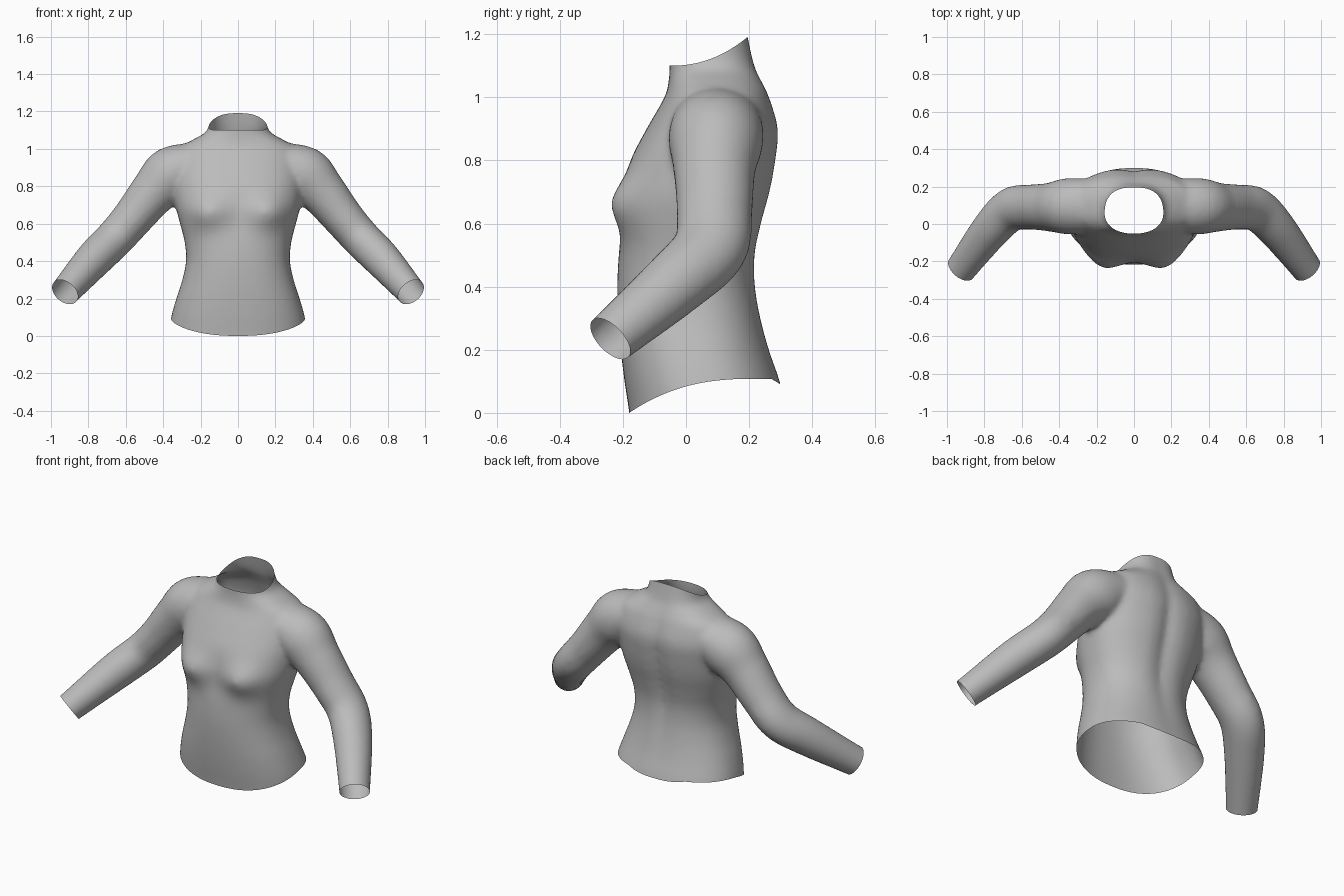
import bpy
import bmesh
from math import sin, cos, pi, exp, copysign
from mathutils import Vector

SIDES = 48
EXPONENT = 2 / 2.3   # slightly boxy torso cross-section

default_cube = bpy.data.objects.get("Cube")
if default_cube:
    bpy.data.objects.remove(default_cube)


def spline(keys, steps=6):
    """Smooth Catmull-Rom samples through a list of key rows."""
    keys = [Vector(k) for k in keys]
    padded = [keys[0]] + keys + [keys[-1]]
    samples = []
    for a, b, c, d in zip(padded, padded[1:], padded[2:], padded[3:]):
        for i in range(steps):
            t = i / steps
            samples.append(b + (c - a) * (t / 2)
                           + (a * 2 - b * 5 + c * 4 - d) * (t * t / 2)
                           + (b * 3 - a - c * 3 + d) * (t ** 3 / 2))
    return samples + [keys[-1]]


def bell(value, width):
    return exp(-(value / width) ** 2)


def loft(bm, rings):
    """Closed tube through rings of points."""
    loops = [[bm.verts.new(p) for p in ring] for ring in rings]
    for low, high in zip(loops, loops[1:]):
        for i in range(SIDES):
            j = (i + 1) % SIDES
            bm.faces.new((low[i], low[j], high[j], high[i]))
    bm.faces.new(loops[0][::-1])
    bm.faces.new(loops[-1])


def rounded(value):
    return copysign(abs(value) ** EXPONENT, value)


def torso_ring(z, half_width, front, back):
    points = []
    for i in range(SIDES):
        angle = 2 * pi * i / SIDES
        x = half_width * rounded(cos(angle))
        y = (front + back) / 2 + (back - front) / 2 * rounded(sin(angle))
        if sin(angle) < 0:   # bust
            y -= 0.06 * bell(abs(x) - 0.17, 0.11) * bell(z - 0.66, 0.09)
        else:                # spine groove
            y -= 0.025 * bell(x, 0.05) * bell(z - 0.7, 0.35)
        points.append((x, y, z))
    return points


def sleeve_rings(path, side):
    rings = []
    for i, row in enumerate(path):
        before, after = path[max(i - 1, 0)], path[min(i + 1, len(path) - 1)]
        along = Vector((after - before)[:3]).normalized()
        depth = Vector((0, 1, 0))
        depth = (depth - along * depth.dot(along)).normalized()
        across = along.cross(depth)
        ring = []
        for k in range(SIDES):
            angle = 2 * pi * k / SIDES
            p = (Vector(row[:3]) + depth * row[3] * cos(angle)
                 + across * row[4] * sin(angle))
            ring.append((p.x * side, p.y, p.z))
        rings.append(ring)
    return rings


# Torso: height, half width, front y, back y
TORSO = [
    (-0.1, 0.39, -0.17, 0.33), (0, 0.375, -0.18, 0.32), (0.1, 0.358, -0.195, 0.298),
    (0.2, 0.33, -0.207, 0.265), (0.3, 0.298, -0.215, 0.24), (0.4, 0.278, -0.218, 0.225),
    (0.5, 0.285, -0.213, 0.225), (0.6, 0.31, -0.2, 0.245), (0.7, 0.335, -0.195, 0.272),
    (0.8, 0.345, -0.175, 0.29), (0.9, 0.345, -0.125, 0.297), (1, 0.32, -0.068, 0.268),
    (1.05, 0.24, -0.055, 0.245), (1.1, 0.165, -0.052, 0.222), (1.2, 0.148, -0.052, 0.197),
    (1.3, 0.148, -0.052, 0.18),
]
# Sleeve: centre x, y, z, depth radius, cross radius
SLEEVE = [
    (0.2, 0.1, 0.93, 0.14, 0.11), (0.35, 0.095, 0.865, 0.15, 0.15),
    (0.45, 0.09, 0.77, 0.13, 0.127), (0.56, 0.09, 0.635, 0.12, 0.11),
    (0.66, 0.075, 0.52, 0.118, 0.104), (0.77, -0.035, 0.41, 0.106, 0.1),
    (0.925, -0.24, 0.235, 0.084, 0.08), (0.97, -0.3, 0.184, 0.08, 0.08),
]
CUFF = Vector((0.925, -0.24, 0.235))
CUFF_DIRECTION = Vector((0.5, -0.64, -0.58))

bm = bmesh.new()
loft(bm, [torso_ring(*row) for row in spline(TORSO)])
for side in (1, -1):
    loft(bm, sleeve_rings(spline(SLEEVE), side))
bmesh.ops.recalc_face_normals(bm, faces=bm.faces)
mesh = bpy.data.meshes.new("long_sleeve_top")
bm.to_mesh(mesh)
bm.free()
top = bpy.data.objects.new("long_sleeve_top", mesh)
bpy.context.collection.objects.link(top)

# Fuse torso and sleeves into one smooth skin
fuse = top.modifiers.new("fuse", "REMESH")
fuse.mode = "VOXEL"
fuse.voxel_size = 0.013
relax = top.modifiers.new("relax", "SMOOTH")
relax.factor = 0.5
relax.iterations = 12
evaluated = top.evaluated_get(bpy.context.evaluated_depsgraph_get())
bm = bmesh.new()
bm.from_mesh(evaluated.to_mesh())
evaluated.to_mesh_clear()
top.modifiers.clear()


def cut(point, normal):
    """Remove everything past a plane, leaving an open edge."""
    geometry = bm.verts[:] + bm.edges[:] + bm.faces[:]
    bmesh.ops.bisect_plane(bm, geom=geometry, plane_co=point, plane_no=normal,
                           clear_outer=True)


def curved_cut(height, normal):
    """Cut along a curved edge whose height depends on y."""
    for v in bm.verts:
        v.co.z -= height(v.co.y)
    cut((0, 0, 0), normal)
    for v in bm.verts:
        v.co.z += height(v.co.y)


def hem_height(y):
    t = min(max((y + 0.18) / 0.4, 0), 1)
    return 0.108 * (1 - (1 - t) ** 2.5) - max(y - 0.27, 0) * 0.6


def neck_height(y):
    return 1.1 + 0.095 * max((y + 0.05) / 0.25, 0) ** 2.2


# Open the hem, neckline and cuffs
curved_cut(hem_height, (0, 0, -1))
curved_cut(neck_height, (0, 0, 1))
for side in (1, -1):
    mirror = Vector((side, 1, 1))
    cut(CUFF * mirror, CUFF_DIRECTION * mirror)

for face in bm.faces:
    face.smooth = True
bm.to_mesh(mesh)
bm.free()

# Plain grey cloth
cloth = bpy.data.materials.new("grey_cloth")
cloth.use_nodes = True
grey = (0.5, 0.5, 0.5, 1)
cloth.diffuse_color = grey
cloth.node_tree.nodes["Principled BSDF"].inputs["Base Color"].default_value = grey
mesh.materials.clear()
mesh.materials.append(cloth)
